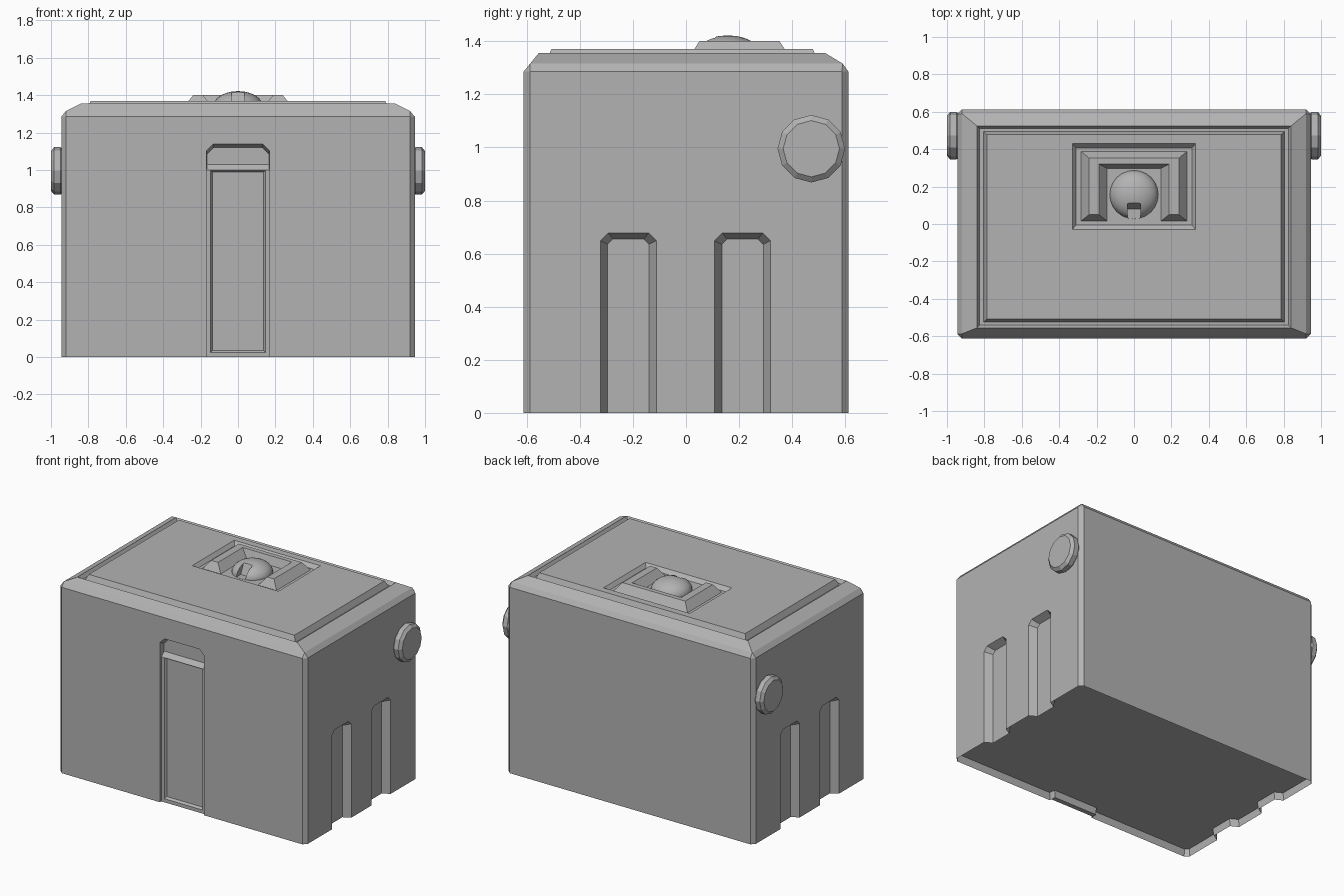
import bpy, bmesh
from math import sin, cos, pi
from mathutils import Matrix

if "Cube" in bpy.data.objects:
    bpy.data.objects.remove(bpy.data.objects["Cube"])

# Dark grey finish shared by every part
grey = bpy.data.materials.new("dark_grey")
grey.diffuse_color = (0.45, 0.45, 0.45, 1)
grey.use_nodes = True
grey.node_tree.nodes["Principled BSDF"].inputs["Base Color"].default_value = grey.diffuse_color


def finish(name, bm, smooth=False):
    bmesh.ops.remove_doubles(bm, verts=bm.verts, dist=0.0005)
    bmesh.ops.recalc_face_normals(bm, faces=bm.faces)
    me = bpy.data.meshes.new(name)
    bm.to_mesh(me)
    bm.free()
    me.materials.append(grey)
    for p in me.polygons:
        p.use_smooth = smooth
    ob = bpy.data.objects.new(name, me)
    bpy.context.collection.objects.link(ob)
    return ob


def loft(name, rings):
    """Closed solid through a list of equally long point loops."""
    bm = bmesh.new()
    loops = [[bm.verts.new(p) for p in r] for r in rings]
    for a, b in zip(loops, loops[1:]):
        for i in range(len(a)):
            j = (i + 1) % len(a)
            bm.faces.new((a[i], a[j], b[j], b[i]))
    bm.faces.new(loops[0])
    bm.faces.new(loops[-1])
    return finish(name, bm)


def plan(x, y0, y1, z, c=0.0):
    """Rectangle in plan with cut corners (c = 0 keeps them square)."""
    return [(-x + c, y0, z), (x - c, y0, z), (x, y0 + c, z), (x, y1 - c, z),
            (x - c, y1, z), (-x + c, y1, z), (-x, y1 - c, z), (-x, y0 + c, z)]


def arch(w, top, c, bottom=-0.1):
    """Upright outline with cut top corners, as (u, z) pairs."""
    return [(-w, bottom), (w, bottom), (w, top - c), (w - c, top),
            (-w + c, top), (-w, top - c)]


def carve(ob, cutters):
    for c in cutters:
        m = ob.modifiers.new("cut", 'BOOLEAN')
        m.operation, m.solver, m.object = 'DIFFERENCE', 'EXACT', c
    bpy.context.view_layer.update()
    dg = bpy.context.evaluated_depsgraph_get()
    me = bpy.data.meshes.new_from_object(ob.evaluated_get(dg))
    ob.modifiers.clear()
    ob.data = me
    for c in cutters:
        bpy.data.objects.remove(c)


# Main block: walls, bevelled roof, roof groove, raised panel, square recess
body = loft("body", [
    plan(0.945, -0.612, 0.612, 0, 0.025),
    plan(0.945, -0.612, 0.612, 1.285, 0.025),
    plan(0.92, -0.587, 0.59, 1.316),
    plan(0.84, -0.555, 0.525, 1.355),
    plan(0.825, -0.54, 0.51, 1.33),
    plan(0.805, -0.525, 0.495, 1.33),
    plan(0.787, -0.507, 0.478, 1.37),
    plan(0.33, -0.03, 0.43, 1.37),
    plan(0.31, -0.005, 0.407, 1.345)])

# Side channels and doorway are cut from the walls
cutters = []
for s in (-1, 1):
    for yc in (-0.217, 0.213):
        cutters.append(loft("channel_cutter", [
            [(s * 0.95, yc + u, z) for u, z in arch(0.108, 0.68, 0.03)],
            [(s * 0.895, yc + u, z) for u, z in arch(0.078, 0.655, 0.02)]]))
cutters.append(loft("doorway_cutter", [
    [(u, -0.62, z) for u, z in arch(0.17, 1.142, 0.035)],
    [(u, -0.57, z) for u, z in arch(0.165, 1.12, 0.035)]]))
carve(body, cutters)

# Hollow underside with a thin skirt
bm = bmesh.new()
bm.from_mesh(body.data)
base = [f for f in bm.faces if abs(f.normal.z) > 0.9 and f.calc_center_median().z < 0.001]
bmesh.ops.inset_region(bm, faces=base, thickness=0.006, depth=-0.05,
                       use_even_offset=True, use_boundary=True)
bm.to_mesh(body.data)
bm.free()


# Door with sloped head and inset panel
def upright(x, z0, z1, y):
    return [(-x, y, z0), (x, y, z0), (x, y, z1), (-x, y, z1)]


loft("door", [upright(0.168, 0, 1.035, -0.565), upright(0.168, 0, 1.0, -0.597),
              upright(0.146, 0.025, 0.998, -0.597), upright(0.136, 0.036, 0.99, -0.582)])


# Round side knobs, twelve-sided with a bevelled rim
def disc(x, r):
    return [(x, 0.472 + r * sin(i * pi / 6), 0.995 + r * cos(i * pi / 6)) for i in range(12)]


for s, side in ((-1, "left"), (1, "right")):
    loft("knob_" + side, [disc(s * 0.93, 0.112), disc(s * 0.95, 0.127),
                          disc(s * 0.983, 0.127), disc(s * 1.0, 0.106)])


# U-shaped roof housing, open to the front
def u_shape(xo, xi, y0, yi, yo, z):
    return [(xo, y0, z), (xo, yo, z), (-xo, yo, z), (-xo, y0, z),
            (-xi, y0, z), (-xi, yi, z), (xi, yi, z), (xi, y0, z)]


loft("roof_housing", [u_shape(0.285, 0.142, 0.015, 0.297, 0.39, 1.343),
                      u_shape(0.24, 0.188, 0.05, 0.32, 0.352, 1.4)])

# Dome with a slot in the front
bm = bmesh.new()
bmesh.ops.create_uvsphere(bm, u_segments=24, v_segments=12, radius=1,
                          matrix=Matrix.Translation((0, 0.157, 1.345)) @ Matrix.Diagonal((0.13, 0.13, 0.077, 1)))
bmesh.ops.bisect_plane(bm, geom=bm.verts[:] + bm.edges[:] + bm.faces[:],
                       plane_co=(0, 0, 1.34), plane_no=(0, 0, -1), clear_outer=True)
bmesh.ops.holes_fill(bm, edges=[e for e in bm.edges if e.is_boundary])
dome = finish("roof_dome", bm)
carve(dome, [loft("slot_cutter", [plan(0.035, -0.05, 0.08, 1.346), plan(0.035, -0.05, 0.15, 1.5)])])
bpy.context.view_layer.objects.active = dome
dome.select_set(True)
bpy.ops.object.shade_smooth_by_angle(angle=0.6)
